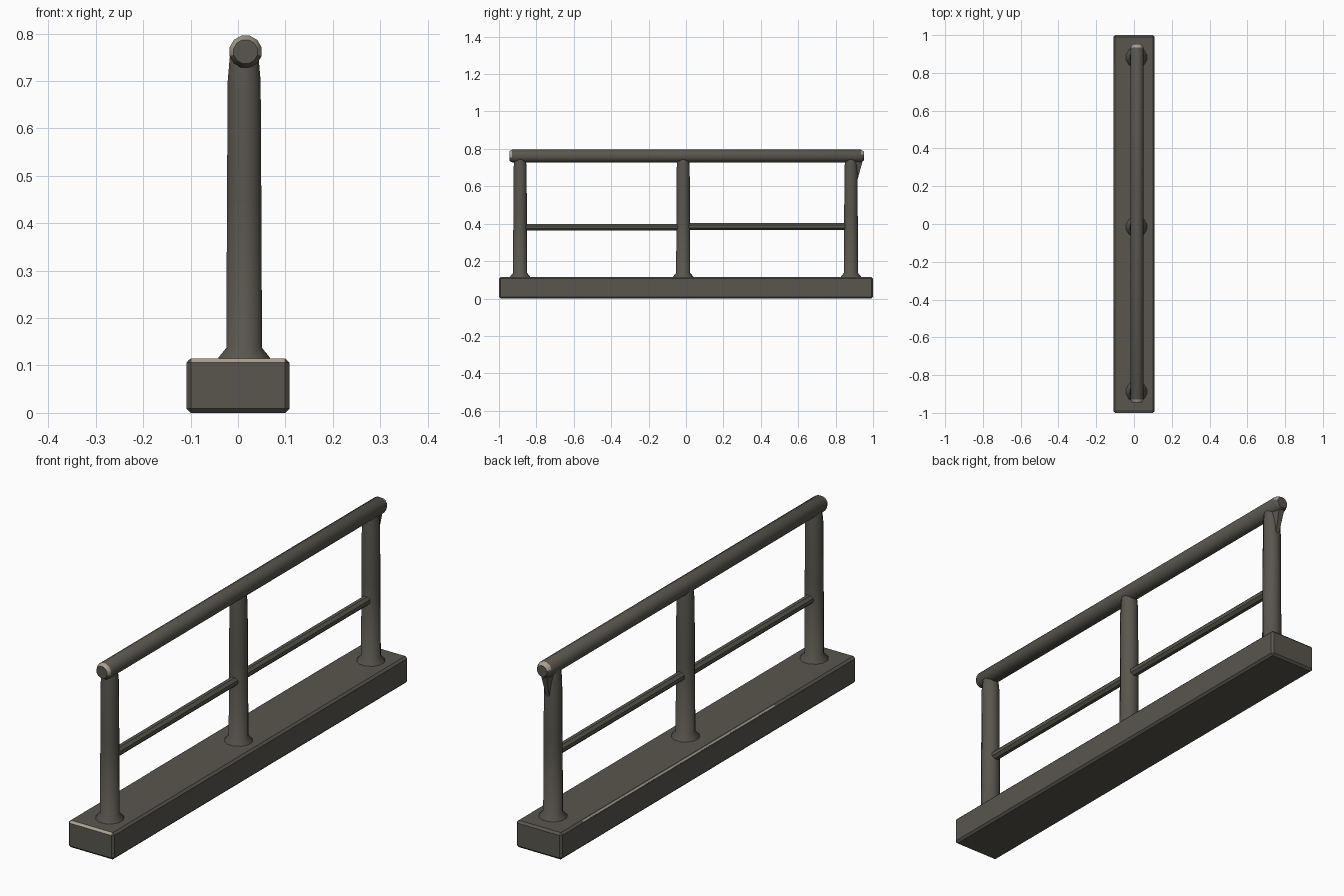
import bpy, bmesh, math
from mathutils import Matrix, Vector

if "Cube" in bpy.data.objects:
    bpy.data.objects.remove(bpy.data.objects["Cube"])


def material(name, rgb):
    m = bpy.data.materials.new(name)
    m.diffuse_color = (*rgb, 1)
    m.use_nodes = True
    m.node_tree.nodes["Principled BSDF"].inputs["Base Color"].default_value = m.diffuse_color
    return m


METAL = material("dark weathered metal", (0.100, 0.093, 0.074))
WORN = material("worn pale edge", (0.40, 0.36, 0.28))
X = 0.013  # posts and rails sit slightly right of the centre line


def finish(name, bm, angle=40, worn=None):
    bmesh.ops.recalc_face_normals(bm, faces=bm.faces)
    bm.normal_update()
    if worn:
        for f in bm.faces:
            f.material_index = int(worn(f.normal, f.calc_center_median()))
    me = bpy.data.meshes.new(name)
    bm.to_mesh(me)
    bm.free()
    me.materials.append(METAL)
    me.materials.append(WORN)
    ob = bpy.data.objects.new(name, me)
    bpy.context.collection.objects.link(ob)
    bpy.ops.object.select_all(action='DESELECT')
    ob.select_set(True)
    bpy.context.view_layer.objects.active = ob
    bpy.ops.object.shade_smooth_by_angle(angle=math.radians(angle))
    return ob


def tube(name, profile, matrix, sides=12, worn=None):
    """Closed lathe of (radius, height) pairs, placed by a matrix."""
    bm = bmesh.new()
    rings = []
    for r, h in profile:
        rings.append([bm.verts.new(matrix @ Vector((
            r * math.cos(2 * math.pi * (i + .5) / sides),
            r * math.sin(2 * math.pi * (i + .5) / sides), h)))
            for i in range(sides)])
    for a, b in zip(rings, rings[1:]):
        for i in range(sides):
            j = (i + 1) % sides
            bm.faces.new((a[i], a[j], b[j], b[i]))
    bm.faces.new(rings[0])
    bm.faces.new(rings[-1])
    return finish(name, bm, worn=worn)


def along_y(x, z):
    return Matrix.Translation((x, 0, z)) @ Matrix.Rotation(-math.pi / 2, 4, 'X')


# Base beam with softened edges, pale on the front and left top edges
bm = bmesh.new()
bmesh.ops.create_cube(bm, size=1, matrix=Matrix.Translation((0, 0, 0.0575))
                      @ Matrix.Diagonal((0.217, 2.0, 0.115, 1)))
bmesh.ops.bevel(bm, geom=bm.edges[:], offset=0.009, segments=1, affect='EDGES')
finish("base_beam", bm, 30,
       lambda n, c: n.z > 0.3 and n.z < 0.9 and n.y < -0.3 and abs(n.x) < 0.3)

# Thin pale scuff along the left top edge
bm = bmesh.new()
bmesh.ops.create_cube(bm, size=1, matrix=Matrix.Translation((-0.104, 0.2, 0.1105))
                      @ Matrix.Rotation(-math.pi / 4, 4, 'Y')
                      @ Matrix.Diagonal((0.006, 1.3, 0.002, 1)))
finish("edge_scuff", bm, 30, lambda n, c: True)

# Three posts with flared feet
for label, y in (("front", -0.887), ("middle", -0.015), ("rear", 0.882)):
    tube(label + "_post",
         [(0.058, 0.108), (0.056, 0.117), (0.039, 0.137), (0.0375, 0.45),
          (0.036, 0.70), (0.031, 0.755)],
         Matrix.Translation((X, y, 0)))

# Handrail with pale worn tips
tube("handrail",
     [(0.026, -0.945), (0.035, -0.93), (0.035, 0.935), (0.024, 0.953)],
     along_y(X + 0.003, 0.762),
     worn=lambda n, c: 0.3 < abs(n.y) < 0.95 and c.z > 0.762)

# Two lower rail sections between the posts
tube("lower_rail_front", [(0.020, -0.87), (0.020, -0.02)], along_y(X, 0.381), 8)
tube("lower_rail_rear", [(0.020, -0.02), (0.020, 0.87)], along_y(X, 0.385), 8)

# Tapered gusset under the rear end of the handrail
bm = bmesh.new()
outline = [(0.89, 0.63), (0.918, 0.64), (0.95, 0.755), (0.89, 0.755)]
left = [bm.verts.new((X - w, y, z)) for (y, z), w in zip(outline, (.01, .008, .014, .026))]
right = [bm.verts.new((X + w, y, z)) for (y, z), w in zip(outline, (.01, .008, .014, .026))]
bm.faces.new(left)
bm.faces.new(right)
for i in range(4):
    j = (i + 1) % 4
    bm.faces.new((left[i], left[j], right[j], right[i]))
finish("rear_gusset", bm, 30)
